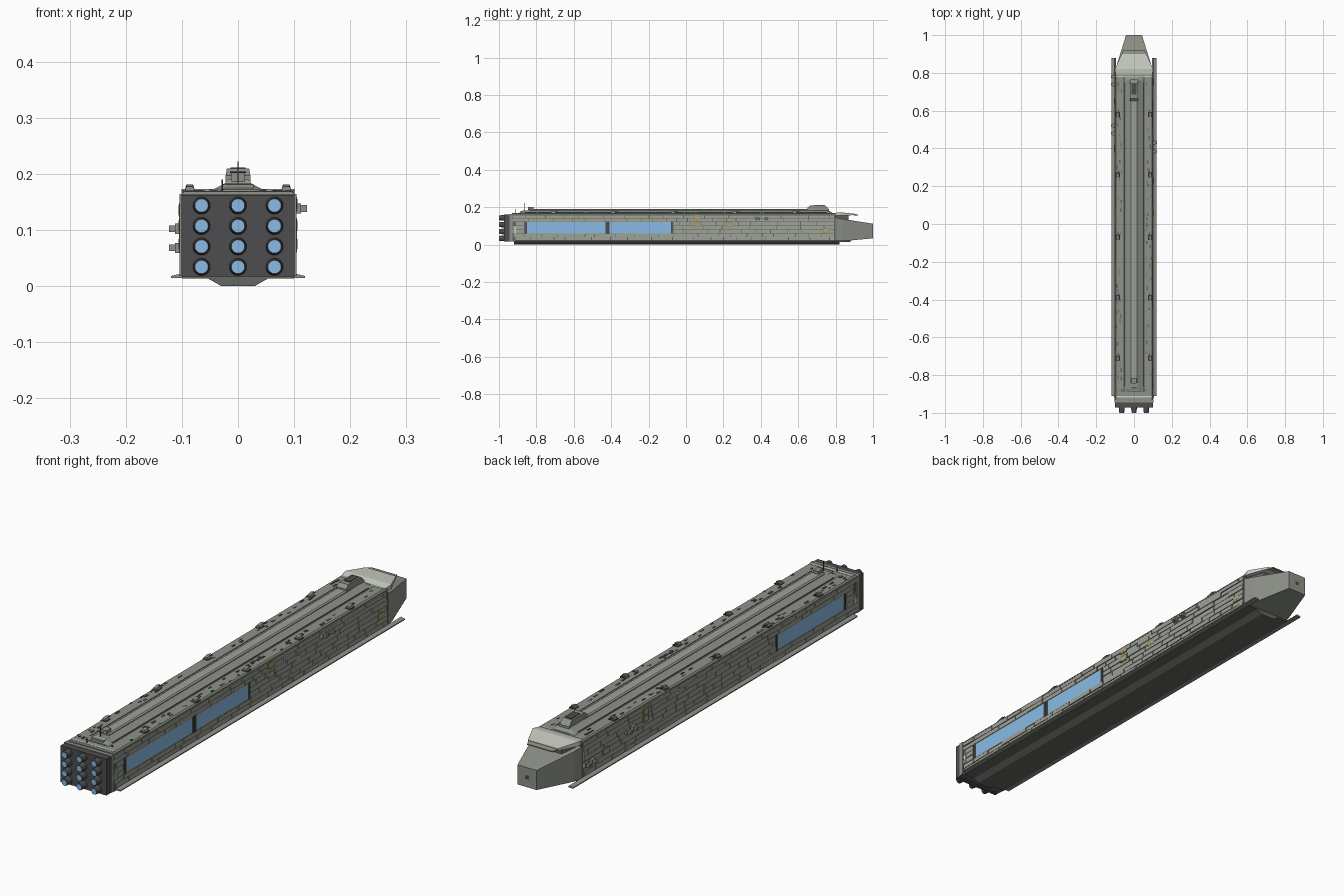
import bpy, bmesh, math, random
from mathutils import Matrix, Vector

if "Cube" in bpy.data.objects:
    bpy.data.objects.remove(bpy.data.objects["Cube"])
random.seed(4)

def mat(name, c):
    m = bpy.data.materials.new(name)
    m.diffuse_color = (*c, 1)
    m.use_nodes = True
    m.node_tree.nodes["Principled BSDF"].inputs["Base Color"].default_value = m.diffuse_color
    return m

HULL = mat("hull_grey", (.27, .29, .25))
PANEL = mat("panel_grey", (.34, .36, .31))
LIGHT = mat("pale_grey", (.60, .63, .56))
DARK = mat("dark_grey", (.075, .075, .08))
KEEL = mat("keel_grey", (.13, .135, .125))
BLUE = mat("blue_glow", (.25, .50, .80))
GOLD = mat("gold_trim", (.42, .27, .06))

def finish(bm, name, m):
    bmesh.ops.recalc_face_normals(bm, faces=bm.faces)
    me = bpy.data.meshes.new(name)
    bm.to_mesh(me)
    bm.free()
    ob = bpy.data.objects.new(name, me)
    bpy.context.collection.objects.link(ob)
    me.materials.append(m)
    return ob

def add_box(bm, x0, x1, y0, y1, z0, z1):
    M = Matrix.Translation(((x0+x1)/2, (y0+y1)/2, (z0+z1)/2)) @ Matrix.Diagonal((abs(x1-x0), abs(y1-y0), abs(z1-z0), 1))
    bmesh.ops.create_cube(bm, size=1, matrix=M)

def boxes(name, m, items):
    bm = bmesh.new()
    for b in items:
        add_box(bm, *b)
    return finish(bm, name, m)

def add_cyl(bm, r0, r1, a, b, seg=16):
    a, b = Vector(a), Vector(b)
    d = b - a
    M = Matrix.Translation((a+b)/2) @ d.to_track_quat('Z', 'Y').to_matrix().to_4x4()
    bmesh.ops.create_cone(bm, cap_ends=True, segments=seg, radius1=r0, radius2=r1, depth=d.length, matrix=M)

def add_loft(bm, sections):
    """sections: list of (y, [(x, z), ...])"""
    rings = [[bm.verts.new((x, y, z)) for x, z in prof] for y, prof in sections]
    n = len(rings[0])
    for a, b in zip(rings, rings[1:]):
        for i in range(n):
            bm.faces.new((a[i], a[(i+1) % n], b[(i+1) % n], b[i]))
    bm.faces.new(rings[0])
    bm.faces.new(rings[-1])

def loft(name, m, sections):
    bm = bmesh.new()
    add_loft(bm, sections)
    return finish(bm, name, m)

def sym(half):
    return half + [(-x, z) for x, z in reversed(half)]

def rect(w, z0, z1):
    return [(w, z0), (w, z1), (-w, z1), (-w, z0)]

# main hull, deck and keel
boxes("hull_core", KEEL, [(-.099, .099, -.945, .80, .017, .162)])
deck = sym([(.101, .158), (.101, .163), (.096, .168)])
loft("deck", HULL, [(-.93, deck), (.80, deck)])
loft("keel", KEEL, [(-.92, sym([(.03, 0), (.06, .017)])), (.82, sym([(.03, 0), (.06, .017)]))])
loft("belly_plate", KEEL, [(-.92, rect(.10, .013, .02)), (.82, rect(.10, .013, .02))])
for s, n in ((-1, "left"), (1, "right")):
    fin = [(s*.095, .014), (s*.119, .014), (s*.119, .018), (s*.102, .022)]
    loft(n + "_side_fin", HULL, [(-.91, fin), (.88, fin)])

# nose and overhanging hood
loft("nose", HULL, [(.80, rect(.10, .018, .145)), (.84, rect(.092, .019, .137)), (1.0, rect(.042, .034, .112))])
boxes("nose_port", DARK, [(-.009, .009, .99, 1.0005, .066, .080)])
loft("hood", LIGHT, [(.785, rect(.097, .155, .167)), (.82, rect(.101, .155, .173)), (.90, rect(.066, .158, .166))])
loft("hood_lip", HULL, [(.895, rect(.066, .157, .165)), (.92, rect(.055, .157, .161))])
loft("hood_neck", KEEL, [(.79, rect(.09, .13, .157)), (.87, rect(.06, .12, .157))])
boxes("deck_stripes", LIGHT, [(-.095, .095, -.918, -.91, .166, .1692), (-.095, .095, .778, .784, .166, .1692)])

# stepped dorsal ridge
ridge = sym([(.055, .166), (.05, .170), (.036, .176), (.022, .184)])
ends = sym([(.055, .166), (.05, .169), (.036, .171), (.022, .172)])
loft("ridge_base", HULL, [(-.89, ends), (-.87, ridge), (.76, ridge), (.78, ends)])
boxes("ridge_grooves", KEEL, [(s*.046, s*.0505, -.86, .75, .168, .1725) for s in (-1, 1)])
top = sym([(.022, .18), (.022, .187), (.017, .191)])
loft("ridge_top", PANEL, [(-.84, top), (.68, top)])
loft("bridge", HULL, [(.65, rect(.022, .18, .197)), (.665, rect(.020, .18, .209)), (.745, rect(.020, .18, .209)), (.765, rect(.022, .18, .190))])
boxes("bridge_roof", DARK, [(-.013, .013, .685, .74, .207, .2115)])
boxes("aft_tower", HULL, [(-.028, .028, -.885, -.845, .168, .181), (-.012, .012, -.845, -.815, .185, .202)])
bm = bmesh.new()
add_cyl(bm, .0016, .001, (0, -.865, .18), (0, -.865, .222), 6)
add_cyl(bm, .0014, .0014, (-.014, -.865, .203), (.014, -.865, .203), 6)
add_cyl(bm, .0014, .0014, (-.028, -.91, .168), (-.028, -.91, .19), 6)
finish(bm, "antenna", DARK)

# brick-like armour panels on both sides, leaving gaps for the windows and doors
windows = {1: [(-.85, -.43), (-.41, -.08)], -1: [(-.85, -.43)]}
rows = [.022, .041, .060, .0815, .102, .123, .141, .158]
for s, n in ((-1, "left"), (1, "right")):
    items = []
    for z0, z1 in zip(rows, rows[1:]):
        y = -.935 + random.uniform(0, .03)
        while y < .785:
            e = min(y + random.uniform(.05, .15), .795)
            pieces = [(y, e)]
            if .055 < z0 < .12:
                for a, b in windows[s]:
                    a, b = a - .012, b + .012
                    pieces = [q for p, r in pieces for q in ((p, min(r, a)), (max(p, b), r)) if q[1] - q[0] > .005]
            d = random.choice((.1015, .103, .1045))
            items += [(s*.098, s*d, p, r - .004, z0 + .0012, z1 - .0012) for p, r in pieces]
            y = e
    boxes(n + "_armour_panels", PANEL, items)
    frames, glass, trim = [], [], []
    for a, b in windows[s]:
        glass.append((s*.098, s*.1015, a, b, .060, .122))
        for f in ((a - .009, b + .009, .122, .125), (a - .009, b + .009, .057, .060)):
            trim.append((s*.098, s*.1035, *f))
        for f in ((a - .009, a, .057, .125), (b, b + .009, .057, .125)):
            frames.append((s*.098, s*.104, *f))
    boxes(n + "_windows", BLUE, glass)
    boxes(n + "_window_posts", DARK, frames)
    # gold-edged doors
    doors = [(.06, .146), (.06, .108), (.23, .108), (.75, .075)] if s > 0 else [(.40, .135), (.40, .108), (.65, .075)]
    inner = []
    for y, z in doors:
        trim.append((s*.098, s*.1052, y - .018, y + .018, z - .013, z + .013))
        inner.append((s*.098, s*.1058, y - .013, y + .013, z - .009, z + .009))
    boxes(n + "_gold_trim", GOLD, trim)
    boxes(n + "_doors", PANEL, inner)
    boxes(n + "_marker", LIGHT, [(s*.098, s*.1052, -.918, -.908, .06, .095)])

# side gun pods
pods = [(1, .385, .138), (1, .43, .138), (-1, .48, .102), (-1, .52, .102), (-1, .74, .068), (-1, .78, .068)]
bm = bmesh.new()
for s, y, z in pods:
    add_box(bm, s*.098, s*.112, y - .011, y + .011, z - .009, z + .009)
    add_box(bm, s*.112, s*.123, y - .007, y + .007, z - .006, z + .006)
finish(bm, "side_gun_pods", HULL)

# deck turrets
bm, guns = bmesh.new(), bmesh.new()
for y in (.58, .26, -.07, -.39, -.71):
    for s in (-1, 1):
        x = s*.086
        add_box(guns, x - .012, x + .012, y - .014, y + .014, .166, .170)
        add_loft(bm, [(y - .011, [(x - .009, .17), (x + .009, .17), (x + .006, .177), (x - .006, .177)]),
                      (y + .011, [(x - .009, .17), (x + .009, .17), (x + .006, .181), (x - .006, .181)])])
        for o in (-.004, .004):
            add_cyl(guns, .0015, .0015, (x + o, y - .005, .176), (x + o, y + .026, .177), 6)
finish(bm, "deck_turrets", HULL)
finish(guns, "turret_guns", DARK)

# small deck hatches and boxes
items = []
for i in range(80):
    x, y = random.choice((-1, 1))*random.uniform(.062, .093), random.uniform(-.89, .75)
    w, l = random.uniform(.0015, .004), random.uniform(.004, .012)
    items.append((x - w, x + w, y - l, y + l, .166, random.uniform(.169, .1715)))
boxes("deck_hatches", KEEL, items)

# engine block with a 3 x 4 grid of nozzles
boxes("engine_block", DARK, [(-.101, .101, -.972, -.94, .017, .162)])
boxes("engine_collar", HULL, [(-.104, .104, -.945, -.928, .018, .164)])
noz, glow = bmesh.new(), bmesh.new()
for x in (-.065, 0, .065):
    for z in (.034, .0705, .107, .1435):
        add_cyl(noz, .016, .013, (x, -.968, z), (x, -.998, z))
        add_cyl(glow, .0112, .0112, (x, -.99, z), (x, -1.0, z))
finish(noz, "engine_nozzles", DARK)
finish(glow, "engine_glow", BLUE)
